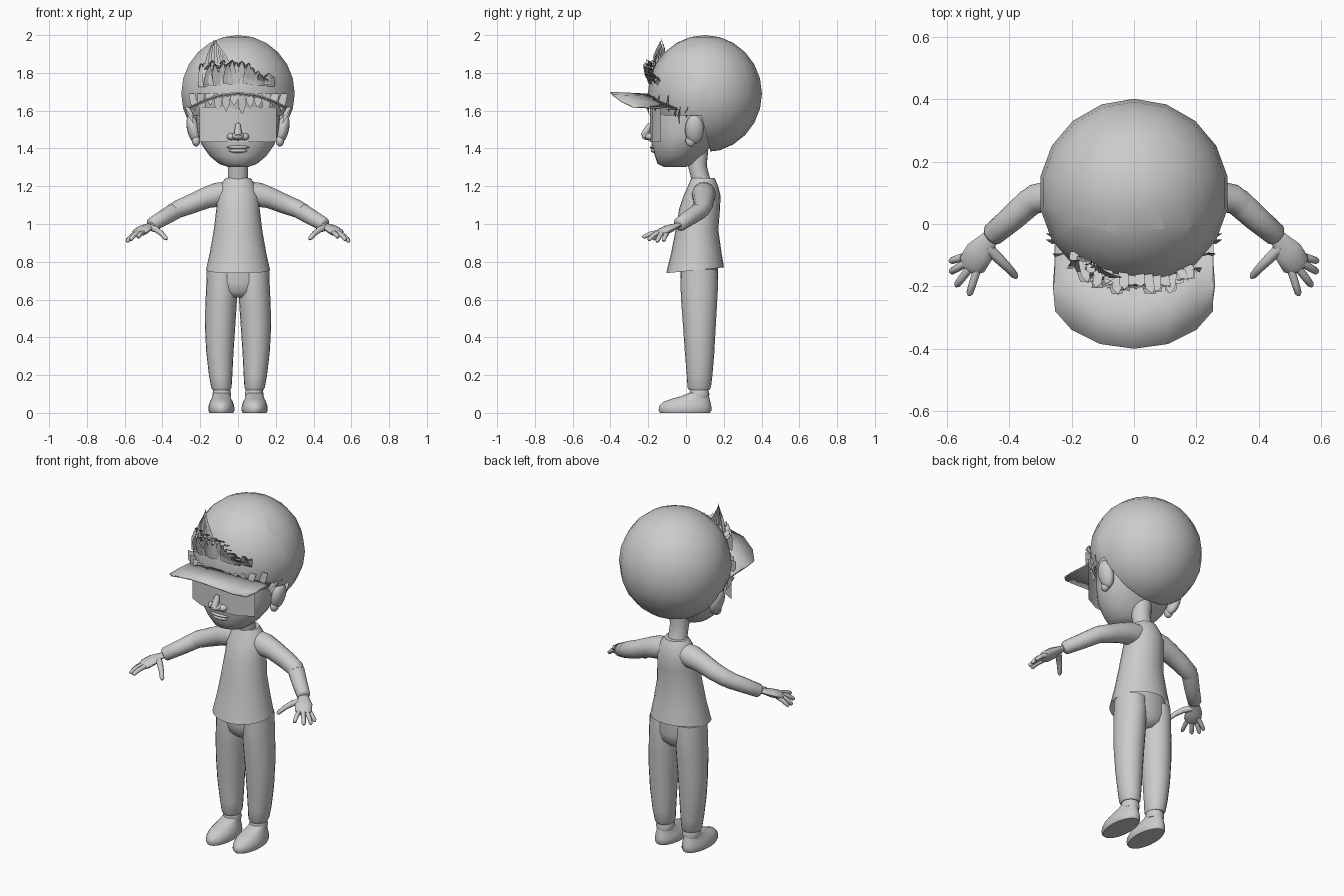
import bpy, bmesh, math, random
from mathutils import Vector, Matrix

random.seed(4)
grey = bpy.data.materials.new("plain grey")
grey.diffuse_color = (0.6, 0.6, 0.6, 1)


def finish(name, bm, mirror=False, thick=0, angle=50):
    me = bpy.data.meshes.new(name)
    bm.to_mesh(me)
    bm.free()
    me.materials.append(grey)
    ob = bpy.data.objects.new(name, me)
    bpy.context.collection.objects.link(ob)
    if thick:
        ob.modifiers.new("thickness", "SOLIDIFY").thickness = thick
    if mirror:
        ob.modifiers.new("mirror", "MIRROR").use_clip = False
    bpy.ops.object.select_all(action="DESELECT")
    ob.select_set(True)
    bpy.context.view_layer.objects.active = ob
    bpy.ops.object.shade_smooth_by_angle(angle=math.radians(angle))
    return ob


def skin(bm, loops, caps=(True, True)):
    rows = [[bm.verts.new(p) for p in loop] for loop in loops]
    n = len(rows[0])
    for a, b in zip(rows, rows[1:]):
        for i in range(n):
            j = (i + 1) % n
            bm.faces.new((a[i], a[j], b[j], b[i]))
    if caps[0]:
        bm.faces.new(rows[0][::-1])
    if caps[1]:
        bm.faces.new(rows[-1])


def loft(name, rings, cx=0, n=20, mirror=False, tilt=0, caps=(True, True)):
    """Stack of level ellipses: (z, centre y, half width, half depth[, centre x])."""
    loops = []
    for k, r in enumerate(rings):
        z, cy, rx, ry = r[:4]
        x0 = r[4] if len(r) > 4 else cx
        lift = tilt if k == 0 else 0
        loops.append([(x0 + rx * math.cos(a), cy + ry * math.sin(a), z + lift * math.sin(a))
                      for a in (2 * math.pi * i / n for i in range(n))])
    bm = bmesh.new()
    skin(bm, loops, caps)
    return finish(name, bm, mirror)


def tube(bm, pts, radii, n=12, flat=1.0):
    """Round limb along a path; flat squashes it vertically."""
    pts = [Vector(p) for p in pts]
    loops = []
    for i, p in enumerate(pts):
        d = (pts[min(i + 1, len(pts) - 1)] - pts[max(i - 1, 0)]).normalized()
        side = d.cross(Vector((0, 0, 1))).normalized()
        up = side.cross(d)
        loops.append([p + radii[i] * (side * math.cos(a) + up * math.sin(a) * flat)
                      for a in (2 * math.pi * k / n for k in range(n))])
    skin(bm, loops)


def ball(bm, centre, radii, u=16, v=12, rot=(0, "X")):
    m = (Matrix.Translation(centre) @ Matrix.Rotation(rot[0], 4, rot[1])
         @ Matrix.Diagonal((*radii, 1)))
    bmesh.ops.create_uvsphere(bm, u_segments=u, v_segments=v, radius=1, matrix=m)


# Head and face
loft("head", [(1.303, -0.06, 0.055, 0.06), (1.318, -0.055, 0.10, 0.095),
              (1.36, -0.04, 0.15, 0.125), (1.42, -0.02, 0.193, 0.163),
              (1.48, 0.0, 0.212, 0.187), (1.56, 0.02, 0.222, 0.207),
              (1.65, 0.05, 0.235, 0.23), (1.75, 0.08, 0.22, 0.22)], n=24)
bm = bmesh.new()
ball(bm, (0, -0.195, 1.465), (0.035, 0.04, 0.022))
ball(bm, (0.034, -0.185, 1.462), (0.025, 0.03, 0.019))
ball(bm, (-0.034, -0.185, 1.462), (0.025, 0.03, 0.019))
tube(bm, [(0, -0.19, 1.53), (0, -0.205, 1.50), (0, -0.222, 1.465)], [0.012, 0.018, 0.02])
finish("nose", bm)
bm = bmesh.new()
ball(bm, (0, -0.165, 1.406), (0.062, 0.027, 0.011))
ball(bm, (0, -0.163, 1.388), (0.05, 0.024, 0.012))
finish("lips", bm)
bm = bmesh.new()
ball(bm, (0.235, 0.045, 1.50), (0.034, 0.05, 0.08), rot=(0.25, "Y"))
ball(bm, (0.222, 0.025, 1.44), (0.022, 0.028, 0.03))
finish("ear", bm, mirror=True)

# Face plate wrapped across the eyes
bm = bmesh.new()
path = [(-0.205, -0.135), (-0.12, -0.18), (0, -0.19), (0.12, -0.18), (0.205, -0.135)]
lo = [bm.verts.new((x, y, 1.435)) for x, y in path]
hi = [bm.verts.new((x, y, 1.62)) for x, y in path]
for i in range(4):
    bm.faces.new((lo[i], lo[i + 1], hi[i + 1], hi[i]))
finish("face_plate", bm)

# Hair shell, opened around face and ears
bm = bmesh.new()
ball(bm, (0, 0.1, 1.69), (0.305, 0.302, 0.31), 18, 12)
for co, no in (((0, 0, 1.575), (0, 0, 1)), ((0, 0.1, 0), (0, 1, 0.25))):
    no = Vector(no)
    if no.z < 0.5:
        co = (0, 0.1, 1.5)
    bmesh.ops.bisect_plane(bm, geom=bm.verts[:] + bm.edges[:] + bm.faces[:],
                           plane_co=co, plane_no=no)
gone = [f for f in bm.faces if f.calc_center_median().z < 1.575
        and (f.calc_center_median() - Vector((0, 0.1, 1.5))).dot(Vector((0, 1, 0.25))) < 0]
bmesh.ops.delete(bm, geom=gone, context="FACES")
finish("hair_shell", bm, angle=60)

# Cap brim, arched across and rounded in front
bm = bmesh.new()
edge = [(0, -0.40), (0.11, -0.385), (0.20, -0.34), (0.253, -0.28), (0.255, -0.20)]
edge = [(-x, y) for x, y in edge[:0:-1]] + edge
rows = []
for x, y in edge:
    back = 0.1 - math.sqrt(0.285 ** 2 - min(abs(x), 0.255) ** 2) - 0.01
    z = 1.70 - 0.078 * (x / 0.255) ** 2
    rows.append([bm.verts.new((x, y + (back - y) * t, z - 0.01 * t)) for t in (0, 0.5, 1)])
for a, b in zip(rows, rows[1:]):
    for k in range(2):
        bm.faces.new((a[k], b[k], b[k + 1], a[k + 1]))
finish("cap_brim", bm, thick=0.008)


# Jagged hair: pointed blades around the front of the hair shell
def surface(x, z, off=0.0):
    r2 = max(0.305 ** 2 - x * x - (z - 1.69) ** 2, 0.0)
    return Vector((x, 0.1 - math.sqrt(r2) - off, z))


def blade(bm, root, tip, w):
    root, tip = Vector(root), Vector(tip)
    mid = root.lerp(tip, 0.55) + Vector((0, -0.012, 0))
    s = Vector((w, 0, 0))
    v = [bm.verts.new(p) for p in (root - s, root + s, mid + s * 0.9, tip, mid - s * 0.9)]
    bm.faces.new(v)


bm = bmesh.new()
for layer in range(2):
    for i in range(15):
        x = -0.19 + 0.026 * i
        top = 1.855 - 0.07 * max(0, x) / 0.18 + random.uniform(-0.01, 0.02) - 0.02 * layer
        low = 1.755 - 0.02 * abs(x) / 0.2 + random.uniform(-0.015, 0.015)
        a = surface(x, low, 0.0)
        b = surface(x + random.uniform(-0.02, 0.02), top,
                    random.uniform(0.04, 0.08) - 0.03 * layer)
        blade(bm, a, b, 0.02)
        blade(bm, surface(x, top - 0.03, -0.01), b, 0.016)
finish("fringe", bm, angle=20)

bm = bmesh.new()
for i in range(8):
    x = -0.17 + 0.018 * i
    blade(bm, surface(x, 1.84, 0.01),
          (-0.12 + 0.35 * (x + 0.11), -0.11 - 0.006 * i, 1.985 - 0.012 * abs(i - 3)), 0.009)
finish("tuft", bm, angle=20)

bm = bmesh.new()
for i in range(12):
    x = -0.24 + 0.48 * i / 11
    drop = 0.09 + 0.03 * math.sin(i * 2.3)
    blade(bm, surface(x, 1.69, 0.006), surface(x * 0.95, 1.69 - drop, 0.012), 0.022)
for s in (-1, 1):
    for y, z in ((-0.03, 1.53), (0.01, 1.56), (-0.05, 1.56)):
        blade(bm, (s * 0.272, y, 1.62), (s * 0.235, y - 0.005, z), 0.012)
finish("under_brim_strands", bm, angle=20)

# Neck, shirt and trousers
loft("neck", [(1.19, 0.09, 0.06, 0.055), (1.25, 0.075, 0.053, 0.05),
              (1.31, 0.06, 0.053, 0.05), (1.42, 0.06, 0.06, 0.06)])
loft("shirt", [(0.755, 0.048, 0.17, 0.153), (0.85, 0.055, 0.149, 0.133),
               (0.97, 0.058, 0.128, 0.113), (1.08, 0.072, 0.115, 0.108),
               (1.15, 0.085, 0.113, 0.098), (1.20, 0.09, 0.095, 0.08),
               (1.225, 0.09, 0.08, 0.07), (1.243, 0.09, 0.066, 0.061)],
     n=24, tilt=-0.0, caps=(False, True)).data.transform(
         Matrix.Translation((0, 0, 0)))
for v in bpy.data.objects["shirt"].data.vertices:   # hem is lower in front
    if v.co.z < 0.8:
        v.co.z += 0.1 * (v.co.y - 0.048)
loft("trouser_hips", [(0.61, 0.07, 0.06, 0.06), (0.64, 0.07, 0.12, 0.09),
                      (0.69, 0.07, 0.162, 0.1), (0.80, 0.07, 0.14, 0.098)])
loft("trouser_leg", [(0.12, 0.07, 0.047, 0.054, 0.088), (0.135, 0.07, 0.054, 0.062, 0.088),
                     (0.20, 0.072, 0.062, 0.068, 0.092), (0.32, 0.072, 0.072, 0.078, 0.096),
                     (0.45, 0.071, 0.08, 0.086, 0.095), (0.57, 0.07, 0.083, 0.094, 0.09),
                     (0.68, 0.07, 0.083, 0.1, 0.085), (0.76, 0.07, 0.08, 0.095, 0.085)], mirror=True)

# Ankles and shoes
loft("ankle", [(0.08, 0.07, 0.046, 0.05), (0.10, 0.07, 0.05, 0.054),
               (0.115, 0.07, 0.046, 0.05), (0.14, 0.07, 0.042, 0.046)], cx=0.086, mirror=True)
loft("shoe", [(0, -0.005, 0.063, 0.132), (0.012, -0.005, 0.069, 0.14),
              (0.035, -0.004, 0.068, 0.138), (0.058, 0.004, 0.061, 0.125),
              (0.075, 0.025, 0.052, 0.1), (0.09, 0.05, 0.047, 0.07),
              (0.105, 0.065, 0.044, 0.052)], cx=0.088, mirror=True)

# Sleeved upper arms, forearms and wrist cuffs
bm = bmesh.new()
tube(bm, [(0.05, 0.095, 1.165), (0.11, 0.095, 1.155), (0.17, 0.095, 1.138),
          (0.25, 0.092, 1.105), (0.32, 0.08, 1.078), (0.345, 0.06, 1.065)],
     [0.06, 0.064, 0.056, 0.051, 0.047, 0.043], 16)
finish("upper_arm", bm, mirror=True)
bm = bmesh.new()
tube(bm, [(0.305, 0.09, 1.083), (0.335, 0.07, 1.068), (0.39, 0.02, 1.035),
          (0.455, -0.035, 0.997), (0.462, -0.041, 0.993)],
     [0.04, 0.045, 0.042, 0.037, 0.028], 16)
finish("forearm", bm, mirror=True)

# Hands with four fingers and a thumb
bm = bmesh.new()
tube(bm, [(0.445, -0.028, 1.0), (0.47, -0.055, 0.99), (0.495, -0.09, 0.975),
          (0.52, -0.13, 0.957), (0.53, -0.145, 0.948)],
     [0.024, 0.03, 0.046, 0.046, 0.03], 12, 0.45)
fingers = [((0.53, -0.10), (0.592, -0.12), 0.91), ((0.54, -0.125), (0.59, -0.155), 0.905),
           ((0.53, -0.145), (0.572, -0.2), 0.915), ((0.505, -0.15), (0.53, -0.23), 0.93)]
for (ax, ay), (bx, by), bz in fingers:
    a, b = Vector((ax, ay, 0.955)), Vector((bx, by, bz))
    tube(bm, [a, a.lerp(b, 0.5) + Vector((0, 0, 0.005)), a.lerp(b, 0.9), b],
         [0.013, 0.0125, 0.011, 0.005], 8)
tube(bm, [(0.47, -0.075, 0.983), (0.435, -0.11, 0.972), (0.405, -0.14, 0.95),
          (0.383, -0.165, 0.925), (0.377, -0.172, 0.918)],
     [0.018, 0.017, 0.014, 0.012, 0.006], 8)
finish("hand", bm, mirror=True)
